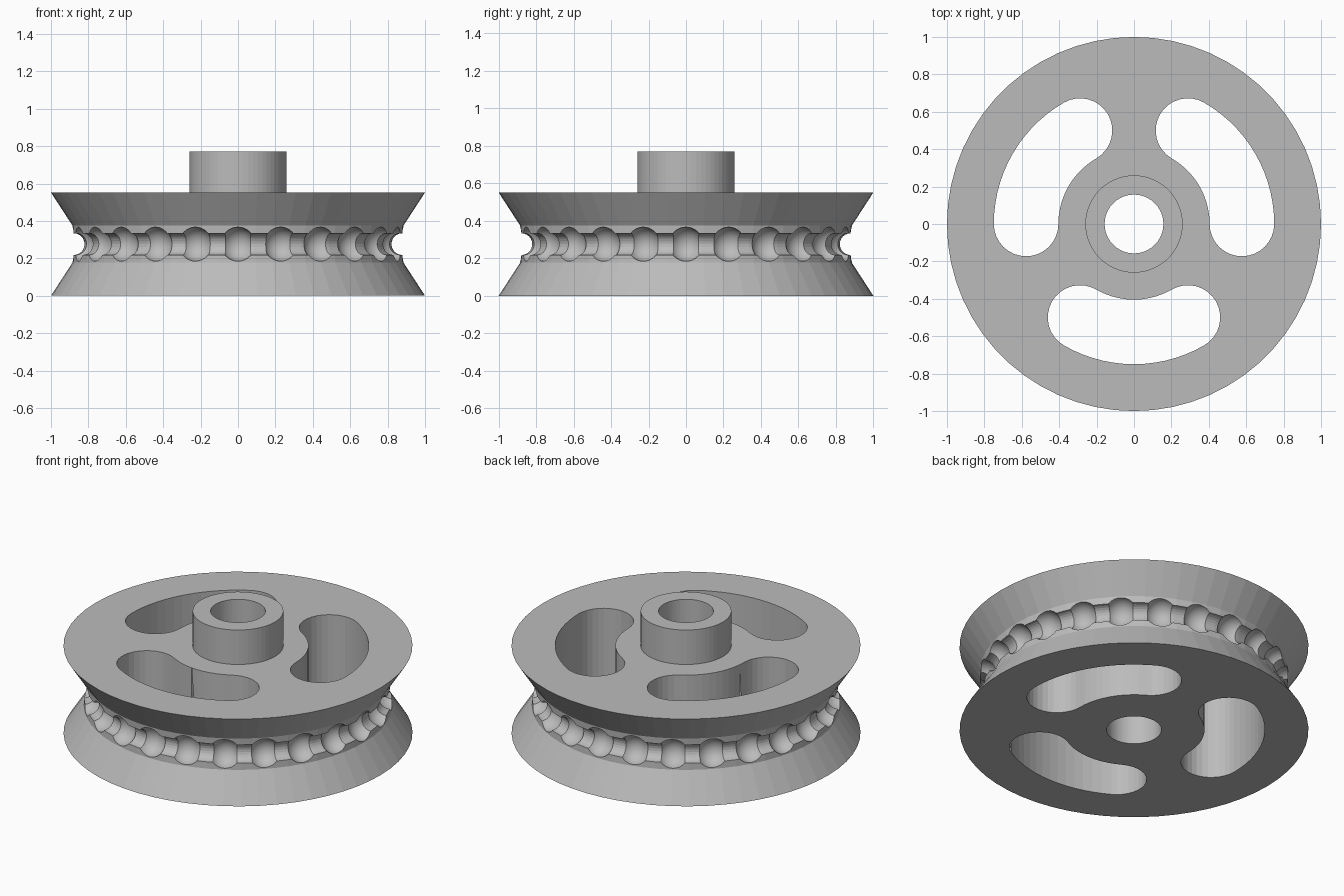
import bpy
import bmesh
from math import cos, sin, pi, radians
from mathutils import Matrix, Vector

if "Cube" in bpy.data.objects:
    bpy.data.objects.remove(bpy.data.objects["Cube"], do_unlink=True)

SIDES = 60
HEIGHT, MID_Z = 0.552, 0.276
WAIST_R, CORD_R, BALL_R, BALLS = 0.882, 0.058, 0.091, 24
SLOT_MID, SLOT_HALF = 0.577, 0.1725

grey = bpy.data.materials.new("plain_grey")
grey.use_nodes = True
grey.diffuse_color = (0.5, 0.5, 0.5, 1)
grey.node_tree.nodes["Principled BSDF"].inputs["Base Color"].default_value = (0.5, 0.5, 0.5, 1)


def make_object(name, bm):
    bmesh.ops.recalc_face_normals(bm, faces=bm.faces)
    mesh = bpy.data.meshes.new(name)
    bm.to_mesh(mesh)
    bm.free()
    mesh.materials.append(grey)
    obj = bpy.data.objects.new(name, mesh)
    bpy.context.scene.collection.objects.link(obj)
    return obj


def lathe(name, profile):
    """Revolve a closed (radius, z) profile about the z axis."""
    bm = bmesh.new()
    rings = []
    for i in range(SIDES):
        a = 2 * pi * i / SIDES
        rings.append([bm.verts.new((r * cos(a), r * sin(a), z)) for r, z in profile])
    n = len(profile)
    for i, ring in enumerate(rings):
        after = rings[(i + 1) % SIDES]
        for j in range(n):
            k = (j + 1) % n
            bm.faces.new((ring[j], after[j], after[k], ring[k]))
    return make_object(name, bm)


def arc(centre, radius, start, end, steps):
    """Points along an arc, angles in degrees."""
    angles = [radians(start + (end - start) * i / steps) for i in range(steps + 1)]
    return [Vector((centre[0] + radius * cos(a), centre[1] + radius * sin(a))) for a in angles]


def cut(target, cutter):
    mod = target.modifiers.new("cut", 'BOOLEAN')
    mod.operation = 'DIFFERENCE'
    mod.solver = 'EXACT'
    mod.object = cutter
    bpy.context.view_layer.objects.active = target
    bpy.ops.object.modifier_apply(modifier=mod.name)
    bpy.data.objects.remove(cutter, do_unlink=True)


# Wheel: flared rims, waist with round cord groove, hub and bore in one section
groove = [tuple(p) for p in arc((WAIST_R, MID_Z), CORD_R, 270, 90, 12)]
profile = [(0.157, 0), (1, 0), (WAIST_R + 0.003, 0.177)]
profile += groove
profile += [(WAIST_R + 0.003, HEIGHT - 0.177), (1, HEIGHT),
            (0.26, HEIGHT), (0.26, 0.77), (0.157, 0.77)]
wheel = lathe("pulley_wheel", profile)

# Three curved slots with round ends
bm = bmesh.new()
for mid in (-90, 30, 150):
    lo, hi = mid - 30, mid + 30
    ends = [(SLOT_MID * cos(radians(a)), SLOT_MID * sin(radians(a))) for a in (lo, hi)]
    outline = arc((0, 0), SLOT_MID + SLOT_HALF, lo, hi, 14)
    outline += arc(ends[1], SLOT_HALF, hi, hi + 180, 16)[1:]
    outline += arc((0, 0), SLOT_MID - SLOT_HALF, hi, lo, 10)[1:]
    outline += arc(ends[0], SLOT_HALF, lo + 180, lo + 360, 16)[1:-1]
    base = bm.faces.new([bm.verts.new((p.x, p.y, -0.1)) for p in outline])
    grown = bmesh.ops.extrude_face_region(bm, geom=[base])["geom"]
    bmesh.ops.translate(bm, vec=(0, 0, 0.8),
                        verts=[v for v in grown if isinstance(v, bmesh.types.BMVert)])
cut(wheel, make_object("slot_cutter", bm))

# Ball sockets spaced evenly round the groove
bm = bmesh.new()
for i in range(BALLS):
    place = Matrix.Rotation(2 * pi * i / BALLS, 4, 'Z') @ Matrix.Translation((WAIST_R, 0, MID_Z))
    bmesh.ops.create_uvsphere(bm, u_segments=32, v_segments=16, radius=BALL_R, matrix=place)
for face in bm.faces:
    face.smooth = True
cut(wheel, make_object("socket_cutter", bm))
